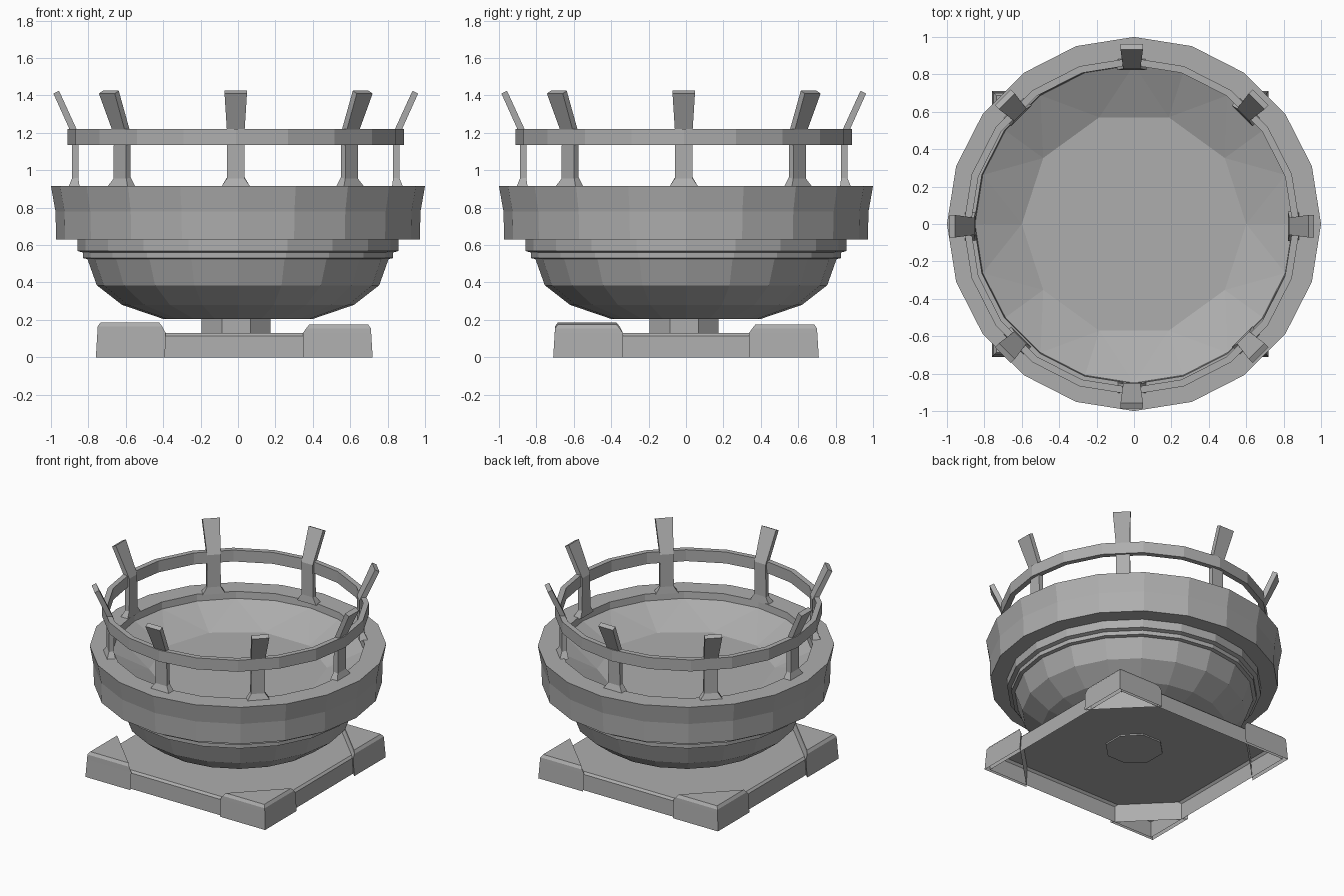
import bpy, bmesh, math
from mathutils import Matrix, Vector

cube = bpy.data.objects.get("Cube")
if cube:
    bpy.data.objects.remove(cube, do_unlink=True)

GREY = (0.42, 0.42, 0.42, 1)
metal = bpy.data.materials.new("plain grey")
metal.use_nodes = True
metal.diffuse_color = GREY
metal.node_tree.nodes["Principled BSDF"].inputs["Base Color"].default_value = GREY

OFF = Vector((-0.012, -0.012, 0))   # posts and hoop sit slightly off centre
BASE = Vector((-0.02, 0, 0))


def finish(bm, name, fix=True):
    if fix:
        bmesh.ops.recalc_face_normals(bm, faces=bm.faces)
    mesh = bpy.data.meshes.new(name)
    bm.to_mesh(mesh)
    bm.free()
    mesh.materials.append(metal)
    obj = bpy.data.objects.new(name, mesh)
    bpy.context.collection.objects.link(obj)
    return obj


def circle(bm, r, z, n, c=Vector(), phase=0):
    return [bm.verts.new(c + Vector((r * math.cos(phase + math.tau * i / n),
                                     r * math.sin(phase + math.tau * i / n), z)))
            for i in range(n)]


def skin(bm, a, b):
    n = len(a)
    for i in range(n):
        k = (i + 1) % n
        bm.faces.new((a[i], a[k], b[k], b[i]))


def lathe(bm, profile, n, c=Vector(), phase=0):
    rings = [circle(bm, r, z, n, c, phase) for r, z in profile]
    for a, b in zip(rings, rings[1:]):
        skin(bm, a, b)
    return rings


# Bowl: stepped outside, wide rim, coarser shallow floor inside
bm = bmesh.new()
rings = lathe(bm, [(0.40, 0.205), (0.62, 0.28), (0.755, 0.385), (0.805, 0.525),
                   (0.83, 0.53), (0.83, 0.56), (0.858, 0.568), (0.858, 0.63),
                   (0.972, 0.63), (0.976, 0.78), (1.0, 0.915),
                   (0.855, 0.915), (0.85, 0.865)], 20)
bm.faces.new(rings[0])
lip = rings[-1]
floor = circle(bm, 0.6, 0.74, 10)
for j in range(10):
    k = (j + 1) % 10
    bm.faces.new((floor[j], lip[2 * j - 1], lip[2 * j]))
    bm.faces.new((floor[j], lip[2 * j], lip[2 * j + 1]))
    bm.faces.new((floor[j], lip[2 * j + 1], floor[k]))
bm.faces.new(floor)
finish(bm, "bowl")

# Hoop joining the posts
bm = bmesh.new()
rings = lathe(bm, [(0.90, 1.135), (0.90, 1.22), (0.862, 1.22), (0.862, 1.135)], 20, OFF)
skin(bm, rings[-1], rings[0])
finish(bm, "hoop")

# Posts: flared foot, straight shank, outward-leaning tip
# each section: inner radius, outer radius, inner z, outer z, half width
SECTIONS = [(0.835, 0.895, 0.91, 0.91, 0.078), (0.842, 0.876, 0.96, 0.955, 0.048),
            (0.842, 0.876, 1.20, 1.19, 0.046), (0.945, 0.975, 1.425, 1.41, 0.06)]
for i in range(8):
    bm = bmesh.new()
    loops = [[bm.verts.new(p) for p in ((a, -w, za), (b, -w, zb), (b, w, zb), (a, w, za))]
             for a, b, za, zb, w in SECTIONS]
    for lo, hi in zip(loops, loops[1:]):
        skin(bm, lo, hi)
    bm.faces.new(loops[0])
    bm.faces.new(loops[-1])
    bm.transform(Matrix.Translation(OFF) @ Matrix.Rotation(i * math.pi / 4, 4, "Z"))
    finish(bm, f"post_{i + 1}")

# Stem between bowl and base
bm = bmesh.new()
rings = lathe(bm, [(0.2, 0.12), (0.2, 0.215)], 8, Vector((-0.01, -0.01, 0)), math.pi / 8)
for r in rings:
    bm.faces.new(r)
finish(bm, "stem")


# Base slab: open-bottomed square shell with a bevelled top edge
def shell(name, levels):
    """Stack outline loops, cap the top, leave the bottom open, face outward."""
    bm = bmesh.new()
    loops = [[bm.verts.new(p) for p in loop] for loop in levels]
    for lo, hi in zip(loops, loops[1:]):
        skin(bm, lo, hi)
    top = bm.faces.new(loops[-1])
    bm.normal_update()
    if top.normal.z < 0:
        bmesh.ops.reverse_faces(bm, faces=bm.faces)
    finish(bm, name, fix=False)


def square(h, z):
    return [BASE + Vector((sx * (h + 0.02), sy * h, z))
            for sx, sy in ((-1, -1), (1, -1), (1, 1), (-1, 1))]


shell("base_slab", [square(0.69, 0), square(0.685, 0.115), square(0.67, 0.13)])


# Raised triangular corner caps
def corner(sx, sy, inset, leg, z):
    x, y = 0.74 - inset, 0.71 - inset
    pts = ((x, y), (x - leg, y), (x, y - leg))
    return [BASE + Vector((sx * px, sy * py, z)) for px, py in pts]


for name, sx, sy, h in (("front_left", 1, -1, 0.175), ("front_right", -1, -1, 0.185),
                        ("back_left", 1, 1, 0.175), ("back_right", -1, 1, 0.175)):
    shell("base_corner_" + name,
          [corner(sx, sy, 0, 0.37, 0), corner(sx, sy, 0.008, 0.365, 0.13),
           corner(sx, sy, 0.01, 0.345, h - 0.02), corner(sx, sy, 0.024, 0.315, h)])
